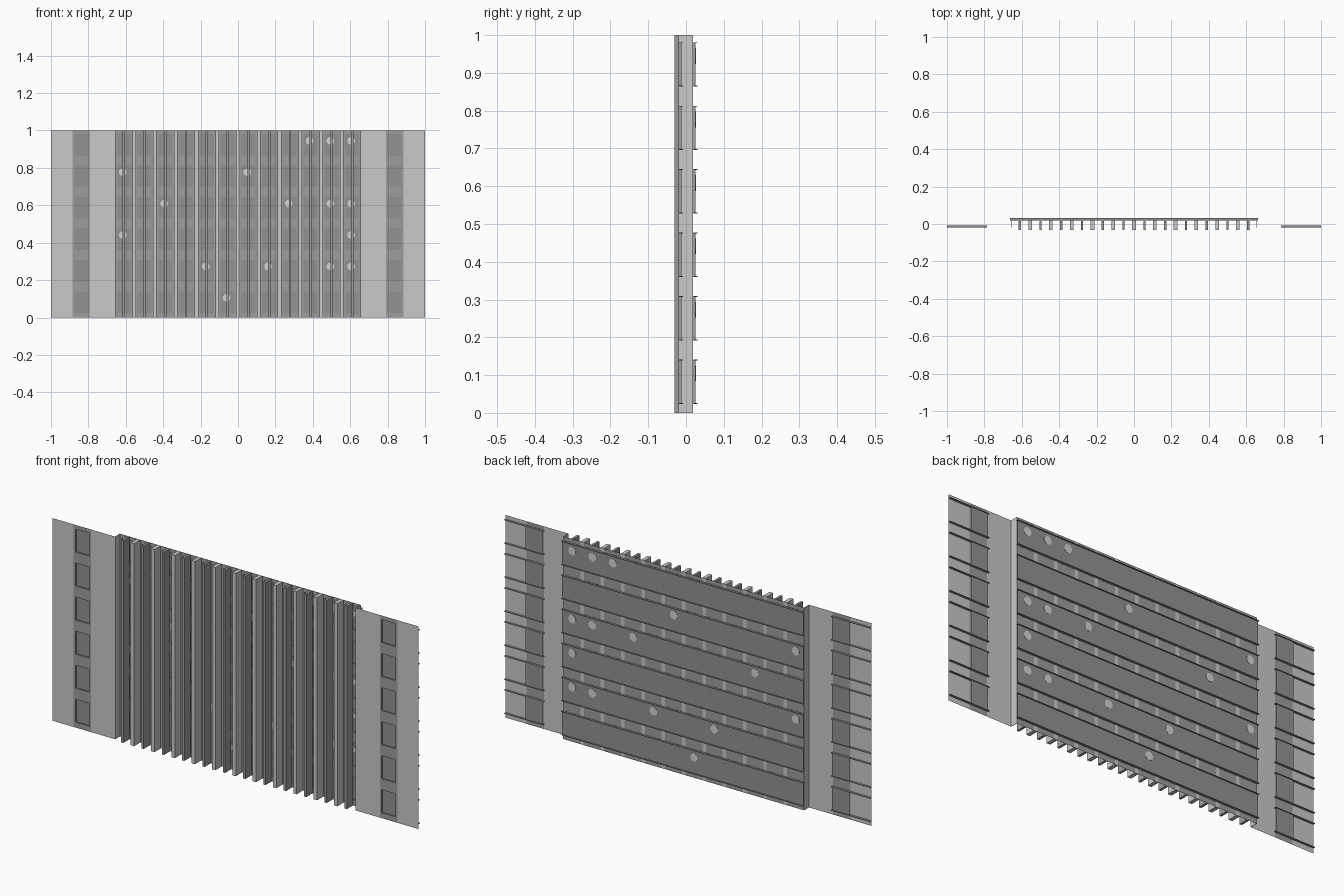
import bpy, bmesh, math
from mathutils import Matrix

if "Cube" in bpy.data.objects:
    bpy.data.objects.remove(bpy.data.objects["Cube"])


def material(name, rgb):
    m = bpy.data.materials.new(name)
    m.diffuse_color = (*rgb, 1)
    m.use_nodes = True
    m.node_tree.nodes["Principled BSDF"].inputs["Base Color"].default_value = m.diffuse_color
    return m


LIGHT = material("pale concrete", (0.60, 0.58, 0.58))
STRIP = material("mid grey", (0.34, 0.34, 0.34))
GLASS = material("dark glass grey", (0.29, 0.29, 0.29))
LEDGE = material("ledge grey", (0.27, 0.27, 0.27))
LAMP = material("lit pale grey", (0.68, 0.67, 0.66))

ROWS = [0.025 + 0.168 * i for i in range(6)]      # window sill heights
WIN_H = 0.115
PITCH = 0.111
BAYS = [(i - 5.5) * PITCH for i in range(12)]     # bay centres
WALL_Y, GLASS_Y, SIDE_Y = 0.018, 0.025, -0.02


def finish(name, bm, mat):
    me = bpy.data.meshes.new(name)
    bm.to_mesh(me)
    bm.free()
    me.materials.append(mat)
    ob = bpy.data.objects.new(name, me)
    bpy.context.collection.objects.link(ob)
    return ob


def boxes(name, mat, items):
    """One object from boxes given as (x0, x1, y0, y1, z0, z1)."""
    bm = bmesh.new()
    for x0, x1, y0, y1, z0, z1 in items:
        mtx = Matrix.Translation(((x0 + x1) / 2, (y0 + y1) / 2, (z0 + z1) / 2)) \
            @ Matrix.Diagonal((x1 - x0, y1 - y0, z1 - z0, 1))
        bmesh.ops.create_cube(bm, size=1, matrix=mtx)
    return finish(name, bm, mat)


def quads(name, mat, items):
    """One object from upright front-facing quads given as (x0, x1, y, z0, z1)."""
    bm = bmesh.new()
    for x0, x1, y, z0, z1 in items:
        bm.faces.new([bm.verts.new(p) for p in
                      ((x0, y, z0), (x1, y, z0), (x1, y, z1), (x0, y, z1))])
    return finish(name, bm, mat)


def pierced(x0, x1, w0, w1, y):
    """Wall strip with a column of window openings."""
    out = [(x0, w0, y, 0, 1), (w1, x1, y, 0, 1)]
    edges = [0] + [e for z in ROWS for e in (z, z + WIN_H)] + [1]
    out += [(w0, w1, y, edges[k], edges[k + 1]) for k in range(0, len(edges), 2)]
    return out


def reveals(w0, w1, ya, yb):
    """Thin side jambs of a column of windows."""
    return [(x - 0.0005, x + 0.0005, ya, yb, z, z + WIN_H)
            for z in ROWS for x in (w0, w1)]


def ledges(x0, x1, ya, yb):
    """Sill and head plates of every window row."""
    return [(x0, x1, ya, yb, e - 0.001, e + 0.001)
            for z in ROWS for e in (z, z + WIN_H)]


# Central wall: window strips, pale strips between them
wall, jambs = [], []
for c in BAYS:
    wall += pierced(c - 0.046, c + 0.046, c - 0.038, c + 0.038, WALL_Y)
    jambs += reveals(c - 0.038, c + 0.038, WALL_Y, GLASS_Y)
quads("window_strips", STRIP, wall)
boxes("window_jambs", STRIP, jambs)

# Vertical fins: pale ones between bays, thin grey ones over window centres
boxes("pale_fins", LIGHT, [(c + PITCH / 2 - 0.0095, c + PITCH / 2 + 0.0095, -0.031, WALL_Y, 0, 1)
                           for c in BAYS[:-1]])
boxes("centre_fins", STRIP, [(c - 0.006, c + 0.006, -0.031, WALL_Y - 0.001, 0, 1) for c in BAYS])

# Central glass sheets and ledges behind
quads("central_glass", GLASS, [(-0.66, 0.66, GLASS_Y, z, z + WIN_H) for z in ROWS])
boxes("central_ledges", LEDGE, ledges(-0.662, 0.662, 0.02, 0.031))

# Side wings
panels, strips, glass, sidejambs, sideledges, returns = [], [], [], [], [], []
for s in (-1, 1):
    def span(a, b):
        return (min(s * a, s * b), max(s * a, s * b))
    for a, b in ((0.657, 0.79), (0.885, 1.0)):
        panels.append((*span(a, b), SIDE_Y, 0, 1))
    w = span(0.797, 0.875)
    strips += pierced(*span(0.79, 0.885), *w, SIDE_Y)
    sidejambs += reveals(*w, SIDE_Y, -0.012)
    glass += [(*span(0.79, 0.885), -0.012, z, z + WIN_H) for z in ROWS]
    sideledges += ledges(*span(0.785, 1.0), SIDE_Y + 0.001, -0.008)
    returns.append((*span(0.656, 0.658), SIDE_Y, WALL_Y, 0, 1))
quads("side_panels", LIGHT, panels)
quads("side_window_strips", STRIP, strips)
quads("side_glass", GLASS, glass)
boxes("side_jambs", STRIP, sidejambs)
boxes("side_ledges", LEDGE, sideledges)
boxes("return_walls", LIGHT, returns)

# Round lamps set in some of the central windows (bay, row)
LIT = [(0, 4), (6, 4), (2, 3), (8, 3), (10, 3), (11, 3), (0, 2), (11, 2),
       (4, 1), (7, 1), (10, 1), (11, 1), (5, 0), (9, 5), (10, 5), (11, 5)]
bm = bmesh.new()
for bay, row in LIT:
    mtx = Matrix.Translation((BAYS[bay] - 0.006, GLASS_Y, ROWS[row] + 0.08)) \
        @ Matrix.Rotation(math.pi / 2, 4, 'X')
    bmesh.ops.create_cone(bm, cap_ends=True, segments=10, radius1=0.021, radius2=0.021,
                          depth=0.002, matrix=mtx)
finish("window_lamps", bm, LAMP)
